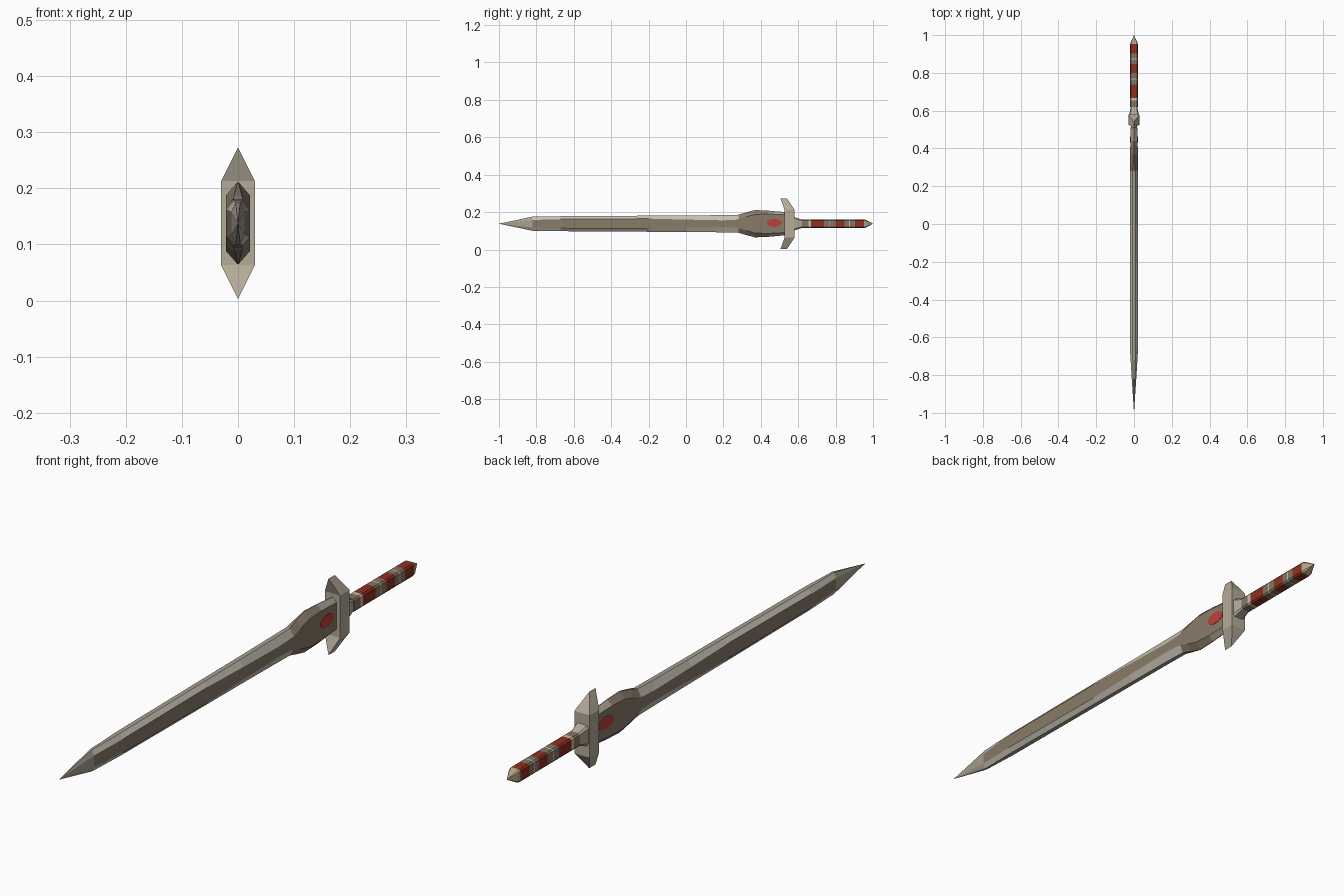
import bpy, bmesh, math

if "Cube" in bpy.data.objects:
    bpy.data.objects.remove(bpy.data.objects["Cube"])

CZ = 0.138  # height of the sword's long axis


def mat(name, rgb):
    m = bpy.data.materials.new(name)
    lin = [((c + 0.055) / 1.055) ** 2.4 for c in rgb]
    m.diffuse_color = (*lin, 1)
    m.use_nodes = True
    m.node_tree.nodes["Principled BSDF"].inputs["Base Color"].default_value = m.diffuse_color
    return m


steel = mat("pale_steel", (0.77, 0.75, 0.70))
dull_steel = mat("dull_steel", (0.66, 0.63, 0.57))
brown = mat("brown_bronze", (0.54, 0.48, 0.41))
guard_grey = mat("warm_grey", (0.71, 0.67, 0.60))
wrap_red = mat("red_leather", (0.56, 0.19, 0.12))
wrap_grey = mat("grey_leather", (0.51, 0.46, 0.40))
cream = mat("cream_metal", (0.80, 0.75, 0.65))
pommel_gold = mat("dull_gold", (0.70, 0.64, 0.52))
gem_red = mat("red_gem", (0.74, 0.25, 0.24))


def loft(name, rings, mats, rule=None):
    """Skin equal-length rings of points; rule(section, side) picks the material."""
    bm = bmesh.new()
    loops = [[bm.verts.new(p) for p in r] for r in rings]
    n = len(rings[0])
    for s in range(len(loops) - 1):
        for i in range(n):
            j = (i + 1) % n
            f = bm.faces.new((loops[s][i], loops[s][j], loops[s + 1][j], loops[s + 1][i]))
            f.material_index = rule(s, i) if rule else 0
    for end, idx in ((loops[0], 0), (loops[-1], len(loops) - 2)):
        f = bm.faces.new(end)
        f.material_index = rule(idx, 0) if rule else 0
    bmesh.ops.remove_doubles(bm, verts=bm.verts, dist=0.0002)
    bmesh.ops.recalc_face_normals(bm, faces=bm.faces)
    me = bpy.data.meshes.new(name)
    bm.to_mesh(me)
    bm.free()
    for m in mats:
        me.materials.append(m)
    ob = bpy.data.objects.new(name, me)
    bpy.context.collection.objects.link(ob)
    return ob


# Blade and flared shoulder: y, edge half thickness, half thickness, half width, half flat
stations = [(-1.0, 0, 0, 0, 0), (-0.82, 0.004, 0.012, 0.038, 0.020),
            (-0.67, 0.008, 0.021, 0.040, 0.024), (-0.20, 0.008, 0.021, 0.043, 0.027),
            (0.00, 0.008, 0.021, 0.044, 0.022), (0.20, 0.008, 0.021, 0.046, 0.018),
            (0.28, 0.007, 0.021, 0.048, 0.022), (0.32, 0.004, 0.021, 0.060, 0.036),
            (0.37, 0.001, 0.021, 0.073, 0.050), (0.44, 0.001, 0.019, 0.070, 0.052),
            (0.54, 0.001, 0.016, 0.061, 0.047)]


def blade_ring(y, ex, hx, hz, flat):
    return [(x, y, CZ + z) for x, z in
            ((ex, hz), (hx, flat), (hx, -flat), (ex, -hz),
             (-ex, -hz), (-hx, -flat), (-hx, flat), (-ex, hz))]


def blade_rule(section, side):
    if section == 0:
        return 2
    if side in (1, 5) or section in (6, 7, 8):
        return 1
    return 2 if side in (3, 7) or section == 9 else 0


loft("blade", [blade_ring(*s) for s in stations], [steel, brown, dull_steel], blade_rule)

# Red oval inlays on both sides of the shoulder
for sx in (1, -1):
    oval = [(0.472 + 0.040 * math.cos(a), 0.143 + 0.022 * math.sin(a))
            for a in (k * math.tau / 14 for k in range(14))]
    rings = [[(sx * (0.0180 - 0.03 * (y - 0.475) + d), y, z) for y, z in oval] for d in (-0.003, 0.0015)]
    loft("inlay_right" if sx > 0 else "inlay_left", rings, [gem_red])

# Swept cross guard: height, half thickness, front y, back y
guard = [(-0.135, 0, 0.505, 0.540), (-0.075, 0.03, 0.527, 0.580),
         (0.075, 0.03, 0.527, 0.580), (0.135, 0, 0.505, 0.540)]
loft("cross_guard", [[(-h, f, CZ + z), (h, f, CZ + z), (h, b, CZ + z), (-h, b, CZ + z)]
                     for z, h, f, b in guard], [guard_grey])


# Handle parts share a chamfered square section
def chamfered(y, hx, hz):
    k = 0.75
    return [(x * hx, y, CZ + z * hz) for x, z in
            ((1, k), (k, 1), (-k, 1), (-1, k), (-1, -k), (-k, -1), (k, -1), (1, -k))]


# Neck behind the guard
loft("neck", [chamfered(0.57, 0.026, 0.040), chamfered(0.585, 0.024, 0.034),
              chamfered(0.62, 0.018, 0.022)], [guard_grey])

# Banded grip: band start and colour index
bands = [(0.62, 1), (0.654, 2), (0.668, 0), (0.738, 1), (0.766, 2), (0.771, 1), (0.80, 0),
         (0.848, 1), (0.872, 2), (0.877, 1), (0.903, 0), (0.953, 1)]
loft("grip", [chamfered(y, 0.020, 0.023) for y, _ in bands], [wrap_red, wrap_grey, cream],
     lambda s, i: bands[s][1])

# Pointed pommel
loft("pommel", [chamfered(0.953, 0.020, 0.023), chamfered(0.962, 0.018, 0.021),
                chamfered(1.0, 0, 0)], [pommel_gold])
